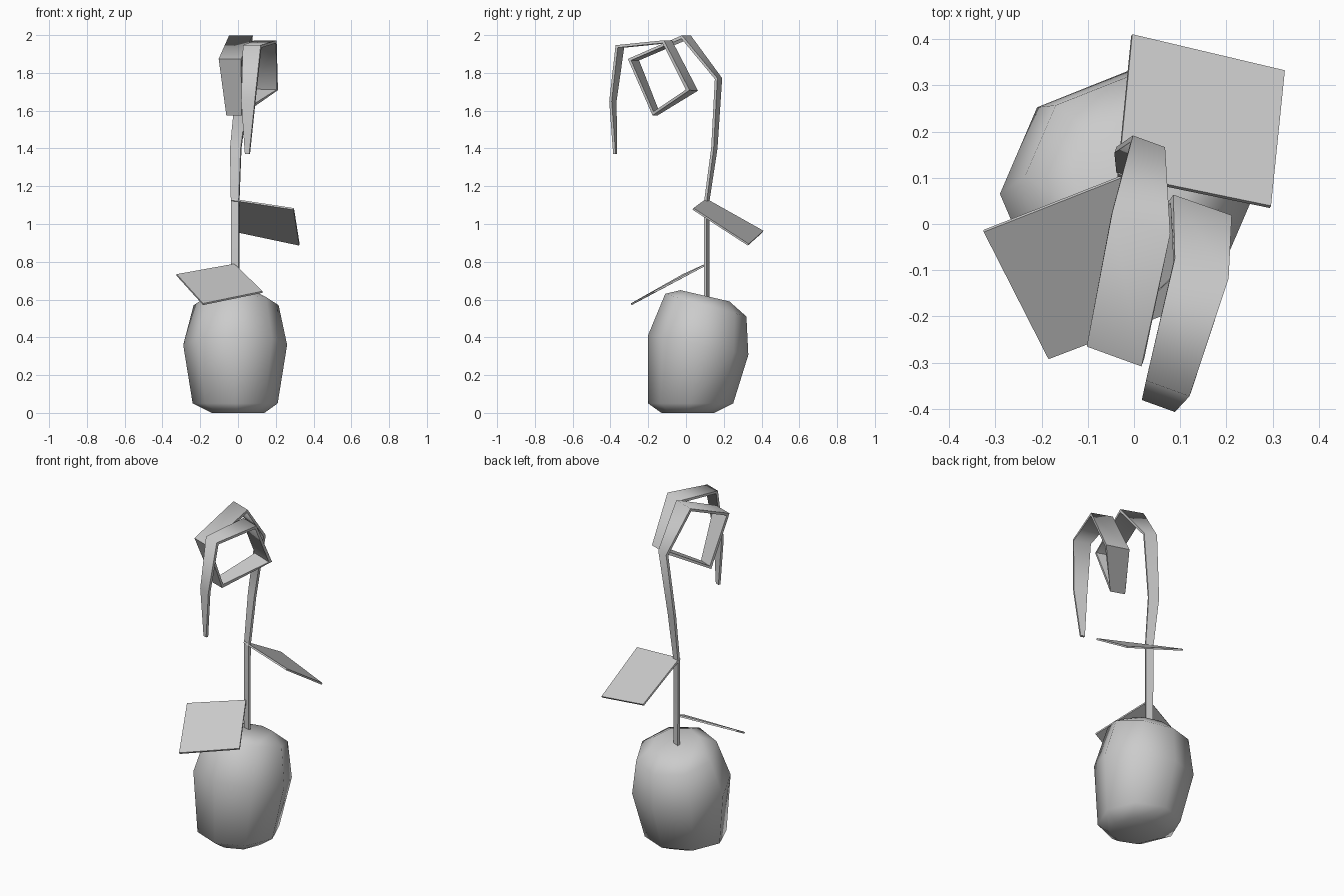
import bpy, bmesh, math
from mathutils import Vector

cube = bpy.data.objects.get("Cube")
if cube:
    bpy.data.objects.remove(cube, do_unlink=True)

grey = bpy.data.materials.new("plain grey")
grey.use_nodes = True
grey.diffuse_color = (0.6, 0.6, 0.6, 1)
grey.node_tree.nodes["Principled BSDF"].inputs["Base Color"].default_value = (0.6, 0.6, 0.6, 1)


def make_object(name, bm, angle, thickness=0):
    bmesh.ops.recalc_face_normals(bm, faces=bm.faces)
    mesh = bpy.data.meshes.new(name)
    bm.to_mesh(mesh)
    bm.free()
    mesh.materials.append(grey)
    obj = bpy.data.objects.new(name, mesh)
    bpy.context.collection.objects.link(obj)
    bpy.ops.object.select_all(action='DESELECT')
    obj.select_set(True)
    bpy.context.view_layer.objects.active = obj
    if thickness:
        solid = obj.modifiers.new("thickness", 'SOLIDIFY')
        solid.thickness = thickness
        solid.offset = 0
        solid.use_even_offset = True
        bpy.ops.object.modifier_apply(modifier=solid.name)
    bpy.ops.object.shade_smooth_by_angle(angle=math.radians(angle))
    return obj


# Rounded bulb: eight-sided rings, the upper ones tilted down to the back
SIDES = 8
rings = [  # centre x, y, z, radius x, y, slope along y
    (0, 0.01, 0, 0.14, 0.14, 0),
    (-0.015, 0.025, 0.05, 0.225, 0.225, 0),
    (-0.015, 0.065, 0.36, 0.275, 0.265, -0.2),
    (-0.01, 0.105, 0.57, 0.225, 0.215, -0.28),
    (0, 0.1, 0.62, 0.13, 0.13, -0.23),
]
bm = bmesh.new()
loops = []
for cx, cy, cz, rx, ry, slope in rings:
    loop = []
    for i in range(SIDES):
        a = math.tau * i / SIDES
        dy = ry * math.sin(a)
        loop.append(bm.verts.new((cx + rx * math.cos(a), cy + dy, cz + slope * dy)))
    loops.append(loop)
for low, high in zip(loops, loops[1:]):
    for i in range(SIDES):
        j = (i + 1) % SIDES
        bm.faces.new((low[i], low[j], high[j], high[i]))
bm.faces.new(loops[0])
bm.faces.new(loops[-1])
make_object("bulb", bm, 80)

# Stem and curling tendril: one flat ribbon along a path
across = Vector((0.94, -0.34, 0))
path = [  # centre x, y, z, half width
    (-0.015, 0.11, 0.58, 0.02),
    (-0.015, 0.11, 1.12, 0.022),
    (-0.012, 0.15, 1.4, 0.03),
    (0.03, 0.172, 1.77, 0.037),
    (0.015, 0, 1.99, 0.067),
    (-0.04, -0.278, 1.87, 0.063),
    (-0.02, -0.16, 1.585, 0.043),
    (0.145, 0.032, 1.71, 0.067),
    (0.145, -0.1, 1.965, 0.062),
    (0.075, -0.35, 1.94, 0.05),
    (0.055, -0.387, 1.65, 0.038),
    (0.05, -0.375, 1.37, 0.012),
]
bm = bmesh.new()
previous = None
for x, y, z, half in path:
    centre = Vector((x, y, z))
    pair = [bm.verts.new(centre + across * s * half) for s in (-1, 1)]
    if previous:
        bm.faces.new((previous[0], previous[1], pair[1], pair[0]))
    previous = pair
make_object("stem_ribbon", bm, 80, 0.014)

# Two broad leaves, each a thin four-cornered sheet
leaves = {
    "upper_leaf": [(-0.035, 0.105, 1.13), (0.295, 0.037, 1.08),
                   (0.325, 0.33, 0.89), (-0.005, 0.408, 0.96)],
    "lower_leaf": [(-0.02, 0.105, 0.785), (-0.325, -0.015, 0.73),
                   (-0.185, -0.29, 0.575), (0.13, -0.17, 0.64)],
}
for name, corners in leaves.items():
    bm = bmesh.new()
    bm.faces.new([bm.verts.new(c) for c in corners])
    make_object(name, bm, 30, 0.01)
